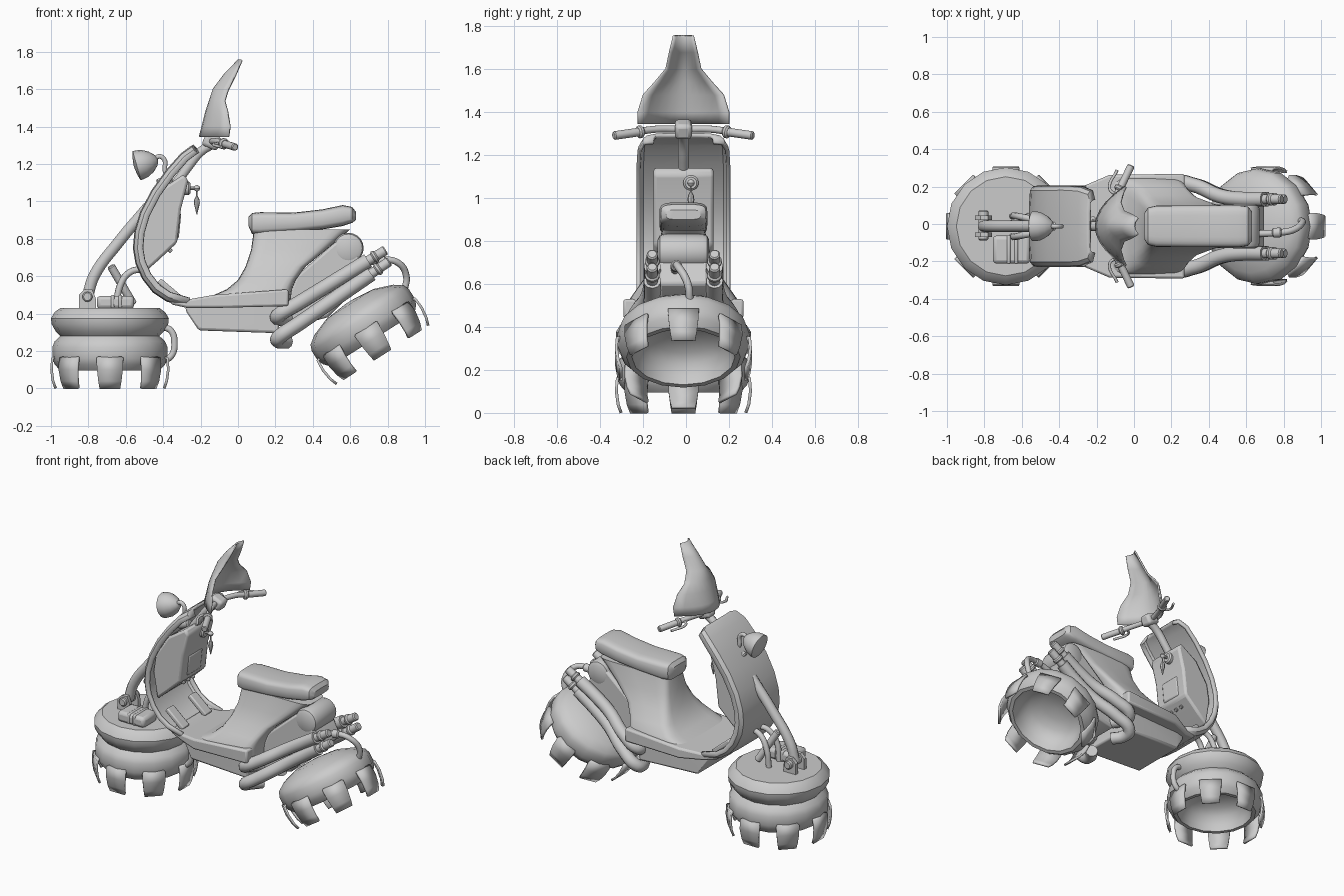
import bpy, bmesh, math
from math import sin, cos, pi
from mathutils import Vector, Matrix

if "Cube" in bpy.data.objects:
    bpy.data.objects.remove(bpy.data.objects["Cube"])

def finish(name, bm, mat=None, solid=0, bevel=0):
    bmesh.ops.recalc_face_normals(bm, faces=bm.faces)
    me = bpy.data.meshes.new(name)
    bm.to_mesh(me)
    bm.free()
    ob = bpy.data.objects.new(name, me)
    bpy.context.collection.objects.link(ob)
    if mat:
        ob.matrix_world = mat
    if solid:
        m = ob.modifiers.new("thickness", 'SOLIDIFY')
        m.thickness, m.offset = solid, 0
    if bevel:
        m = ob.modifiers.new("soft_edges", 'BEVEL')
        m.width, m.segments, m.limit_method = bevel, 2, 'ANGLE'
    return ob

def add_loft(bm, rings, closed=True, caps=True):
    vs = [[bm.verts.new(p) for p in r] for r in rings]
    n = len(rings[0])
    for a, b in zip(vs, vs[1:]):
        for i in range(n if closed else n - 1):
            j = (i + 1) % n
            bm.faces.new((a[i], a[j], b[j], b[i]))
    if caps and closed:
        bm.faces.new(vs[0])
        bm.faces.new(vs[-1])

def loft(name, rings, closed=True, caps=True, **kw):
    bm = bmesh.new()
    add_loft(bm, rings, closed, caps)
    return finish(name, bm, **kw)

def lathe(name, profile, n=16, **kw):
    return loft(name, [[(r * cos(2*pi*i/n), r * sin(2*pi*i/n), z) for i in range(n)] for r, z in profile], **kw)

def aim(p, d):
    return Matrix.Translation(p) @ Vector(d).to_track_quat('Z', 'Y').to_matrix().to_4x4()

def rod(name, a, b, r, n=16):
    a, d = Vector(a), Vector(b) - Vector(a)
    l, e = d.length, min(r * .25, .015)
    return lathe(name, [(r - e, 0), (r, e), (r, l - e), (r - e, l)], n, mat=aim(a, d))

def tube(name, pts, r):
    cu = bpy.data.curves.new(name, 'CURVE')
    cu.dimensions, cu.bevel_depth, cu.bevel_resolution = '3D', r, 3
    cu.resolution_u, cu.use_fill_caps = 6, True
    sp = cu.splines.new('BEZIER')
    sp.bezier_points.add(len(pts) - 1)
    for bp, p in zip(sp.bezier_points, pts):
        bp.co = p
        bp.handle_left_type = bp.handle_right_type = 'AUTO'
    ob = bpy.data.objects.new(name, cu)
    bpy.context.collection.objects.link(ob)
    return ob

def plate(name, xz, hw, bevel=0, y=0):
    return loft(name, [[(x, y + s * hw, z) for x, z in xz] for s in (-1, 1)], bevel=bevel)

def box(name, c, size, rot=0, bevel=.008):
    bm = bmesh.new()
    bmesh.ops.create_cube(bm, size=1, matrix=Matrix.Diagonal((*size, 1)))
    return finish(name, bm, mat=Matrix.Translation(c) @ Matrix.Rotation(rot, 4, 'Y'), bevel=bevel)

def rounded(a, b, p=4, n=24):
    f = lambda t: math.copysign(abs(t) ** (2 / p), t)
    return [(a * f(cos(2*pi*i/n)), b * f(sin(2*pi*i/n))) for i in range(n)]

# Hover pods: lathed rings with a hollow underside and eight hanging fins
def pod(name, top, mat):
    ring = [(.295, .062), (.308, .03), (.308, -.03), (.295, -.062), (.265, -.095), (.24, -.095), (.232, -.05),
            (.21, 0), (.17, .035), (.1, .06), (.02, .068)]
    lathe(name, top + ring, mat=mat)
    fin = [(.29, -.025, .06), (.308, -.03, .072), (.312, -.09, .069), (.304, -.15, .062), (.29, -.19, .055)]
    bm = bmesh.new()
    for k in range(8):
        R = Matrix.Rotation(k * pi / 4, 3, 'Z')
        add_loft(bm, [[R @ Vector((r, s * w, z)) for s in (-1, 1)] for r, z, w in fin], closed=False)
    finish(name + "_fins", bm, mat=mat, solid=.014)

pod("front_pod", [(.265, .24), (.295, .218), (.315, .185), (.312, .155), (.29, .115), (.265, .09)],
    Matrix.Translation((-.685, 0, .19)))
pod("rear_pod", [(.02, .145), (.15, .132), (.25, .095)],
    Matrix.Translation((.67, 0, .34)) @ Matrix.Rotation(math.radians(-32.5), 4, 'Y'))

# Front pod fittings
for s in (-1, 1):
    plate("fork_bracket", [(-.85, .42), (-.85, .50), (-.82, .53), (-.78, .53), (-.76, .48), (-.76, .42)], .012, y=s * .045)
rod("fork_pin", (-.805, -.075, .49), (-.805, .085, .49), .027)
box("motor_box", (-.655, -.125, .46), (.2, .15, .07), bevel=.02)
for x in (-.67, -.63):
    box("motor_rib", (x, -.125, .465), (.02, .155, .07))
tube("pod_hose", [(-.41, 0, .33), (-.36, 0, .31), (-.34, 0, .25), (-.36, 0, .17), (-.42, 0, .145)], .018)
tube("fork", [(-.805, 0, .49), (-.77, 0, .6), (-.64, 0, .78), (-.48, 0, .97)], .032)
rod("shock", (-.68, .0, .655), (-.56, .05, .45), .022)
for s in (-1, 1):
    tube("support_tube", [(-.5, s * .03, .64), (-.58, s * .045, .62), (-.63, s * .055, .55), (-.65, s * .055, .42)], .018)

# Leg shield with edges curled back
path = [(-.235, 1.295, .14), (-.25, 1.287, .185), (-.30, 1.25, .205), (-.375, 1.165, .21), (-.455, 1.055, .21),
        (-.515, .94, .21), (-.545, .84, .21), (-.553, .75, .21), (-.54, .67, .21), (-.505, .59, .21), (-.45, .52, .21),
        (-.38, .473, .21), (-.27, .44, .21)]
rows = []
for i, (x, z, w) in enumerate(path):
    a, b = path[max(i - 1, 0)], path[min(i + 1, len(path) - 1)]
    t = Vector((b[0] - a[0], 0, b[1] - a[1])).normalized()
    nrm = Vector((-t.z, 0, t.x))
    rows.append([Vector((x, f * w, z)) + nrm * d for f, d in
                 ((-1, .045), (-.98, .02), (-.9, .005), (-.5, 0), (.5, 0), (.9, .005), (.98, .02), (1, .045))])
loft("leg_shield", rows, closed=False, solid=.018)

# Inner dash panel, pocket, buttons, key and charm
plate("dash_panel", [(-.42, 1.06), (-.29, 1.145), (-.265, 1.11), (-.305, .96), (-.325, .78), (-.42, .69),
                     (-.50, .62), (-.53, .8), (-.51, .92)], .14, .015)
box("dash_pocket", (-.325, 0, .87), (.03, .15, .14), .1, .012)
for i in range(3):
    rod("dash_button", (-.37, -.05 + i * .05, .745), (-.355, -.05 + i * .05, .73), .012, 10)
rod("key_lock", (-.31, .035, 1.07), (-.255, .035, 1.07), .036)
rod("key", (-.26, .035, 1.07), (-.22, .035, 1.07), .01, 8)
lathe("key_ball", [(.003, -.018), (.014, -.01), (.018, 0), (.014, .01), (.003, .018)], 12, mat=Matrix.Translation((-.22, .035, 1.07)))
rod("charm_cord", (-.22, .035, 1.02), (-.22, .035, 1.06), .004, 6)
lathe("charm", [(.002, .93), (.016, .99), (.014, 1.01), (.004, 1.03)], 8, mat=Matrix.Translation((-.22, .035, 0)))
for s in (-1, 1):
    box("foot_rest", (-.36, s * .12, .525), (.16, .07, .03), math.radians(40))

# Headlight bowl with bent stem
lathe("headlight", [(.01, -.012), (.05, -.006), (.072, 0), (.08, .004), (.08, .02), (.074, .05), (.055, .085), (.03, .11), (.012, .12)],
      mat=aim((-.545, 0, 1.19), (.88, 0, .25)))
tube("headlight_stem", [(-.45, 0, 1.21), (-.425, 0, 1.24), (-.395, 0, 1.225), (-.39, 0, 1.16), (-.36, 0, 1.11)], .013)
rod("headlight_mount", (-.43, 0, 1.09), (-.35, 0, 1.12), .028)

# Steering stem and handlebar
tube("steering_stem", [(-.13, 0, 1.31), (-.2, 0, 1.265), (-.27, 0, 1.18), (-.35, 0, 1.07)], .026)
box("bar_clamp", (-.14, 0, 1.32), (.09, .08, .075), .4, .018)
tube("handlebar", [(-.06, -.23, 1.305), (-.11, -.13, 1.32), (-.14, 0, 1.32), (-.11, .13, 1.32), (-.06, .23, 1.305)], .017)
for s in (-1, 1):
    rod("grip", (-.075, s * .2, 1.308), (-.015, s * .325, 1.29), .02)
    rod("grip_collar", (-.083, s * .19, 1.31), (-.07, s * .213, 1.306), .03)
    tube("brake_lever", [(-.1, s * .17, 1.31), (-.13, s * .2, 1.305), (-.09, s * .3, 1.29)], .008)

# Windshield: curved tapering sheet
screen = [(1.345, -.205, -.05, .21), (1.40, -.19, -.042, .21), (1.48, -.17, -.055, .185), (1.54, -.15, -.07, .13),
          (1.6, -.13, -.05, .08), (1.68, -.07, -.01, .063), (1.755, .003, .022, .045)]
loft("windshield", [[(xc + (xe - xc) * f * f, f * w, z) for f in [k / 5 for k in range(-5, 6)]]
                    for z, xc, xe, w in screen], closed=False, solid=.01)

# Floorboard and belly
def slab(name, secs, bevel):
    loft(name, [[(x, -w, a), (x, w, a), (x, w, b), (x, -w, b)] for x, w, a, b in secs], bevel=bevel)
slab("floorboard", [(-.36, .19, .45, .48), (-.27, .215, .43, .475), (-.13, .275, .43, .50), (.27, .28, .44, .53)], .012)
slab("belly", [(-.28, .17, .415, .44), (-.21, .19, .31, .45), (.22, .2, .295, .45)], .015)

# Seat pedestal swept up out of the floor
body = [(.46, -.2, .285, .265), (.49, -.15, .285, .265), (.53, -.06, .29, .25), (.58, .0, .31, .215), (.65, .04, .36, .165),
        (.74, .07, .47, .125), (.85, .085, .6, .1)]
loft("seat_pedestal", [[((a + b) / 2 + u, v, z) for u, v in rounded((b - a) / 2, w, 6)] for z, a, b, w in body])
plate("rear_body", [(.24, .42), (.31, .6), (.54, .8), (.63, .74), (.70, .6), (.48, .38), (.26, .32)], .115, .015)

# Saddle
seat = [(.055, .87, .915, .07), (.075, .825, .938, .1), (.12, .822, .942, .11), (.3, .835, .94, .112), (.45, .85, .957, .112),
        (.56, .868, .98, .112), (.61, .885, .97, .105), (.63, .9, .945, .08)]
loft("seat", [[(x, u, (a + b) / 2 + v) for u, v in rounded(w, (b - a) / 2, 4)] for x, a, b, w in seat])

# Transverse canister under the seat tail and rear hose
lathe("canister", [(.055, -.12), (.075, -.11), (.082, -.09), (.082, .09), (.075, .11), (.055, .12)], 20,
      mat=aim((.59, 0, .75), (0, 1, 0)))
tube("rear_hose", [(.66, -.04, .66), (.76, -.035, .685), (.85, -.02, .675), (.9, .02, .6), (.885, .03, .51)], .018)
rod("rear_hose_collar", (.74, -.036, .68), (.79, -.032, .686), .026)

# Stacked exhaust pipes on both sides
for s in (-1, 1):
    for z0, z1, dx in ((.38, .74, 0), (.26, .68, .02)):
        at = lambda t, y: (.2 + t * (.59 + dx), s * y, z0 + t * (z1 - z0))
        tube("exhaust_pipe", [(.26, s * .1, z0 - .01), (.215, s * .17, z0 - .005), at(.03, .225), at(.2, .22),
                              at(.45, .16), at(.65, .145), at(.84, .145)], .04)
        rod("exhaust_tip", at(.8, .145), at(1, .145), .026)
        rod("exhaust_collar", at(.88, .145), at(.92, .145), .034)

# The whole vehicle sits slightly off the centre line; smooth shading with crisp edges
bpy.ops.object.select_all(action='DESELECT')
for ob in bpy.context.collection.objects:
    ob.location.y -= .012
    if ob.type == 'MESH':
        ob.select_set(True)
        bpy.context.view_layer.objects.active = ob
bpy.ops.object.shade_smooth_by_angle(angle=math.radians(35))
